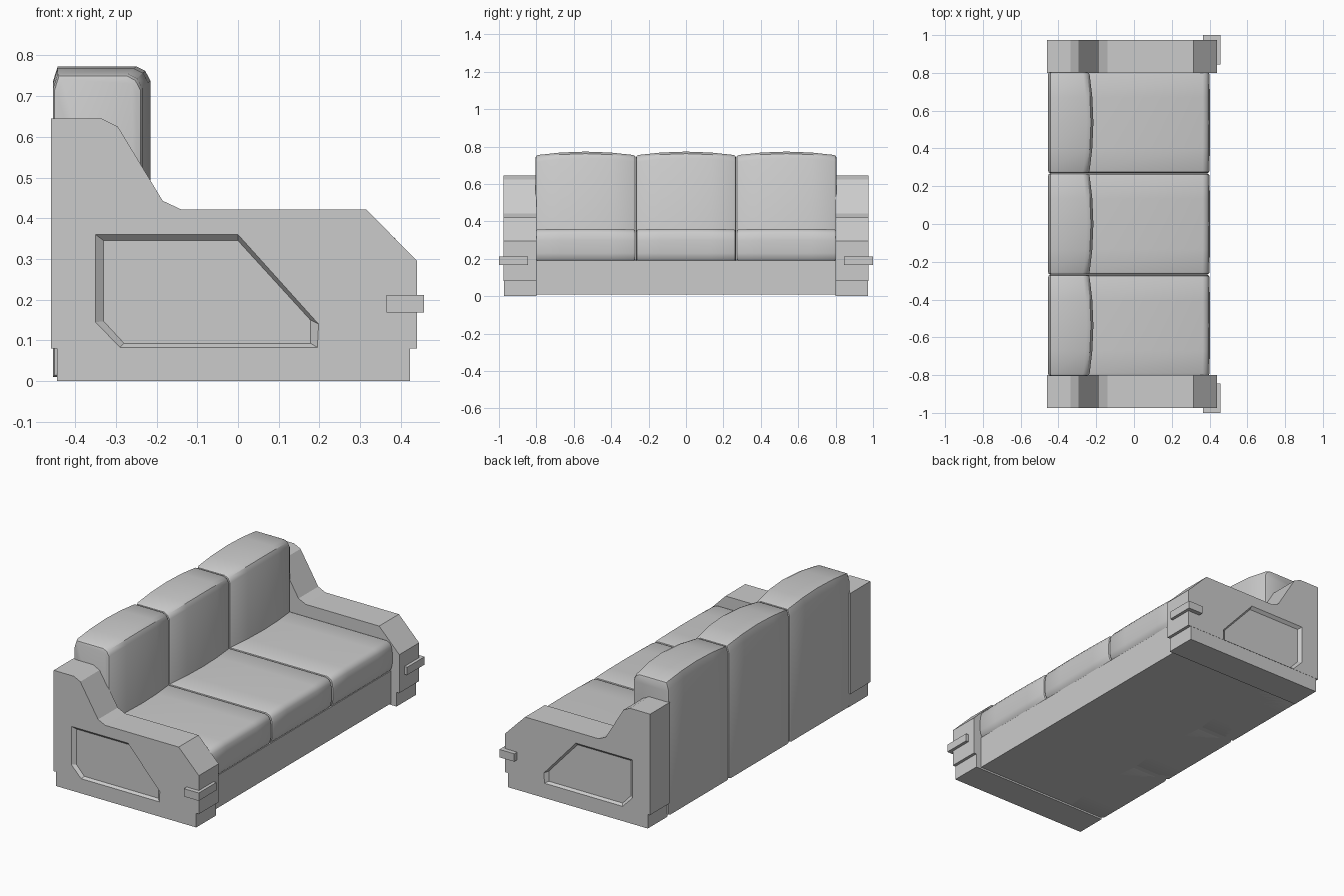
import bpy, bmesh
from mathutils import Vector

cube = bpy.data.objects.get("Cube")
if cube:
    bpy.data.objects.remove(cube, do_unlink=True)

GREY = (0.6, 0.6, 0.6, 1)
mat = bpy.data.materials.new("light grey")
mat.use_nodes = True
mat.diffuse_color = GREY
mat.node_tree.nodes["Principled BSDF"].inputs["Base Color"].default_value = GREY


def loft(name, rings):
    """Skin a row of equal point rings and cap both ends."""
    bm = bmesh.new()
    rows = [[bm.verts.new(p) for p in ring] for ring in rings]
    n = len(rows[0])
    for a, b in zip(rows, rows[1:]):
        for i in range(n):
            j = (i + 1) % n
            bm.faces.new((a[i], a[j], b[j], b[i]))
    bm.faces.new(rows[0])
    bm.faces.new(rows[-1])
    bmesh.ops.recalc_face_normals(bm, faces=bm.faces)
    mesh = bpy.data.meshes.new(name)
    bm.to_mesh(mesh)
    bm.free()
    mesh.materials.append(mat)
    obj = bpy.data.objects.new(name, mesh)
    bpy.context.collection.objects.link(obj)
    return obj


def prism(name, profile, y0, y1):
    return loft(name, [[(x, y, z) for x, z in profile] for y in (y0, y1)])


def box(name, x0, x1, y0, y1, z0, z1):
    return prism(name, [(x0, z0), (x1, z0), (x1, z1), (x0, z1)], y0, y1)


def cushion(name, section, yc, half, sag, round_r):
    """Loft a side section across the width, sagging at top and front."""
    xs, zs = zip(*section)
    cx, cz = (min(xs) + max(xs)) / 2, (min(zs) + max(zs)) / 2
    hx, hz = max(xs) - cx, max(zs) - cz
    rings = []
    for t, inset in ((-1, 1), (-.985, .3), (-.95, 0), (-.5, 0), (0, 0),
                     (.5, 0), (.95, 0), (.985, .3), (1, 1)):
        r = inset * round_r
        ring = []
        for x, z in section:
            dx = sag[0] * t * t if x > cx else 0
            dz = sag[1] * t * t if z > cz else 0
            ring.append((cx + (x - cx) * (1 - r / hx) - dx, yc + t * half,
                         cz + (z - cz) * (1 - r / hz) - dz))
        rings.append(ring)
    obj = loft(name, rings)
    bpy.ops.object.select_all(action="DESELECT")
    obj.select_set(True)
    bpy.context.view_layer.objects.active = obj
    bpy.ops.object.shade_smooth_by_angle(angle=0.6)
    return obj


# Side profiles in x, z
arm_profile = [(-.46, .08), (-.46, .645), (-.335, .645), (-.295, .625),
               (-.185, .443), (-.14, .422), (.315, .422), (.44, .295), (.44, .08)]
panel_outer = [(-.35, .36), (0, .36), (.198, .14), (.195, .083), (-.29, .083), (-.35, .145)]
panel_inner = [(-.33, .345), (0, .345), (.178, .15), (.178, .093), (-.28, .093), (-.33, .147)]
back_section = [(-.455, .01), (-.455, .735), (-.443, .773), (-.25, .773),
                (-.228, .762), (-.215, .738), (-.215, .01)]
seat_section = [(-.26, .19), (-.26, .36), (.365, .36), (.385, .352), (.397, .335),
                (.402, .30), (.402, .23), (.397, .205), (.385, .19)]

# Arms with recessed side panels, plinths and front tabs
for side, s in (("left", 1), ("right", -1)):
    arm = prism(side + "_arm", arm_profile, s * .80, s * .975)
    cutter = loft("panel_cutter", [[(x, s * y, z) for x, z in ring] for ring, y in
                                   ((panel_outer, .99), (panel_outer, .975), (panel_inner, .96))])
    cutter.hide_render = True
    cut = arm.modifiers.new("panel", "BOOLEAN")
    cut.operation = "DIFFERENCE"
    cut.solver = "EXACT"
    cut.object = cutter
    graph = bpy.context.evaluated_depsgraph_get()
    mesh = bpy.data.meshes.new_from_object(arm.evaluated_get(graph))
    arm.modifiers.clear()
    arm.data = mesh
    bpy.data.objects.remove(cutter, do_unlink=True)
    box(side + "_plinth", -.445, .423, s * .80, s * .974, 0, .082)
    box(side + "_tab", .365, .457, s * .845, s * 1.0, .168, .212)

# Seat base
box("seat_base", -.445, .39, -.802, .802, .01, .192)

# Three seat and back cushions
for i, place in enumerate(("right", "middle", "left")):
    yc = (i - 1) * .537
    cushion(place + "_back_cushion", back_section, yc, .268, (.022, .02), .012)
    cushion(place + "_seat_cushion", seat_section, yc, .267, (.002, .003), .012)
